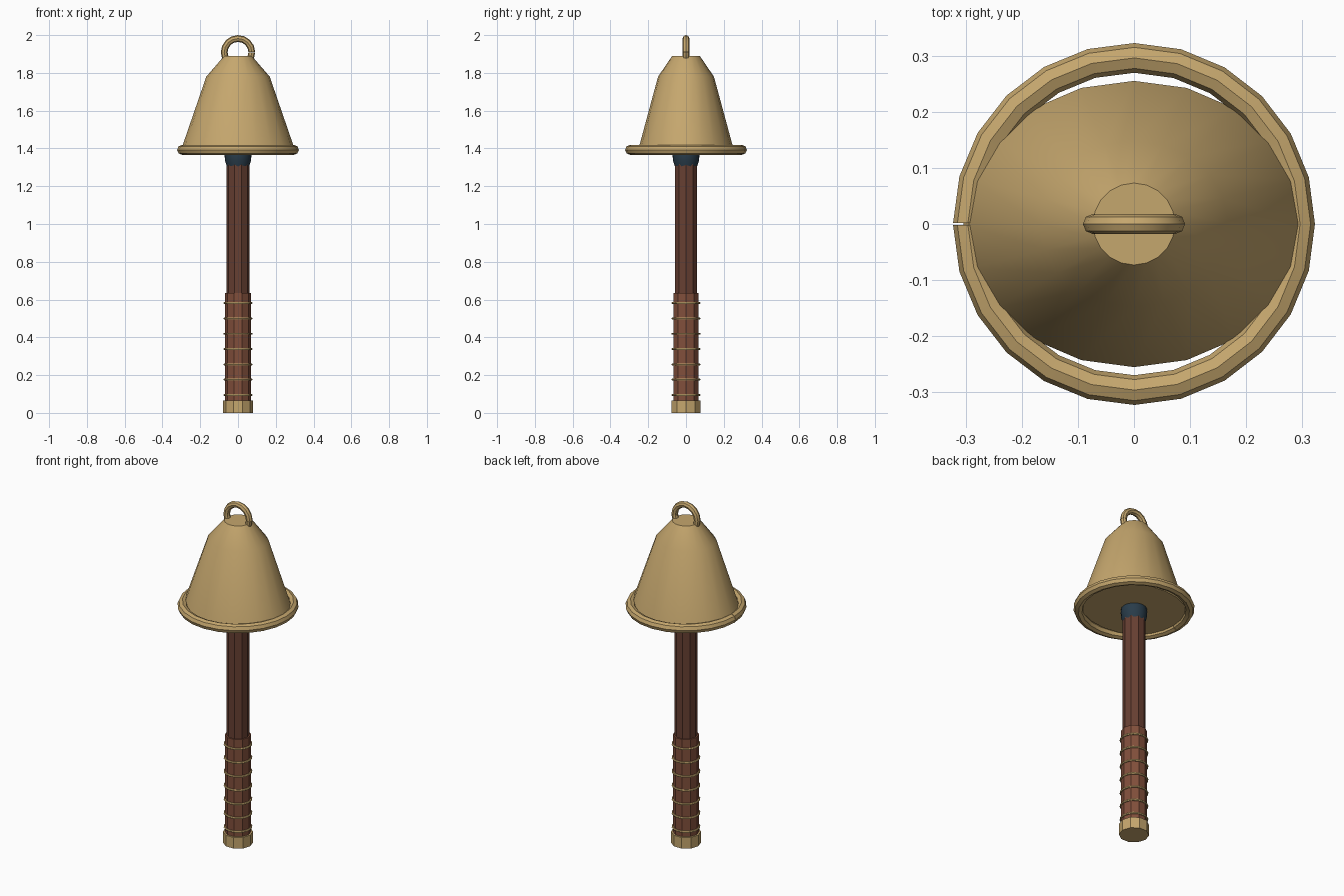
import bpy, bmesh
from math import cos, sin, pi, radians

cube = bpy.data.objects.get("Cube")
if cube:
    bpy.data.objects.remove(cube, do_unlink=True)


def material(name, rgb):
    m = bpy.data.materials.new(name)
    m.use_nodes = True
    m.diffuse_color = (*rgb, 1)
    bsdf = m.node_tree.nodes["Principled BSDF"]
    bsdf.inputs["Base Color"].default_value = (*rgb, 1)
    return m


brass = material("brass", (0.56, 0.385, 0.155))
dark_wood = material("dark_wood", (0.135, 0.05, 0.032))
leather = material("leather", (0.22, 0.078, 0.044))
blue_steel = material("blue_steel", (0.022, 0.045, 0.068))


def finish(name, bm, mat):
    bmesh.ops.recalc_face_normals(bm, faces=bm.faces)
    mesh = bpy.data.meshes.new(name)
    bm.to_mesh(mesh)
    bm.free()
    mesh.materials.append(mat)
    ob = bpy.data.objects.new(name, mesh)
    bpy.context.collection.objects.link(ob)
    bpy.ops.object.select_all(action="DESELECT")
    ob.select_set(True)
    bpy.context.view_layer.objects.active = ob
    bpy.ops.object.shade_smooth_by_angle(angle=radians(30))
    return ob


def loft(name, rings, mat):
    """Join successive vertex rings with quads and cap both ends."""
    bm = bmesh.new()
    loops = [[bm.verts.new(p) for p in ring] for ring in rings]
    n = len(loops[0])
    for a, b in zip(loops, loops[1:]):
        for i in range(n):
            j = (i + 1) % n
            bm.faces.new((a[i], a[j], b[j], b[i]))
    bm.faces.new(loops[0])
    bm.faces.new(loops[-1])
    return finish(name, bm, mat)


def turned(name, profile, sides, mat):
    """Profile rows are (x radius, y radius, height)."""
    angles = [2 * pi * i / sides for i in range(sides)]
    return loft(name, [[(rx * cos(a), ry * sin(a), z) for a in angles]
                       for rx, ry, z in profile], mat)


def hoop(name, major, minor, z, segments, mat, start=0, gap=0.0, sides=8, upright=False):
    """Bent rod whose two ends almost meet at the start angle."""
    rings = []
    for i in range(segments + 1):
        a = start + gap + (2 * pi - 2 * gap) * i / segments
        ring = []
        for k in range(sides):
            t = 2 * pi * k / sides
            r, h = major + minor * cos(t), minor * sin(t)
            u, v = r * cos(a), r * sin(a)
            ring.append((u, h, z + v) if upright else (u, v, z + h))
        rings.append(ring)
    return loft(name, rings, mat)


# Handle, from pommel to collar
turned("pommel", [(0.08, 0.08, 0), (0.08, 0.08, 0.065)], 10, brass)
turned("grip", [(0.07, 0.07, 0.06), (0.07, 0.07, 0.635)], 10, leather)
turned("shaft", [(0.062, 0.062, 0.6), (0.062, 0.062, 1.36)], 10, dark_wood)
turned("collar", [(0.056, 0.056, 1.295), (0.069, 0.069, 1.335),
                  (0.071, 0.071, 1.365), (0.066, 0.066, 1.41)], 16, blue_steel)

# Wire wraps around the grip
for i in range(7):
    hoop(f"grip_wire_{i + 1}", 0.071, 0.006, 0.095 + 0.081 * i, 16, brass, sides=6)

# Oval bell with a round flat top and closed underside
turned("bell", [(0.304, 0.255, 1.385), (0.168, 0.148, 1.78),
                (0.073, 0.073, 1.89)], 20, brass)

# Round rim and hanging loop
hoop("rim", 0.296, 0.0265, 1.3925, 24, brass, start=pi, gap=0.005)
hoop("hanging_loop", 0.073, 0.018, 1.909, 16, brass, gap=0.01, upright=True)
